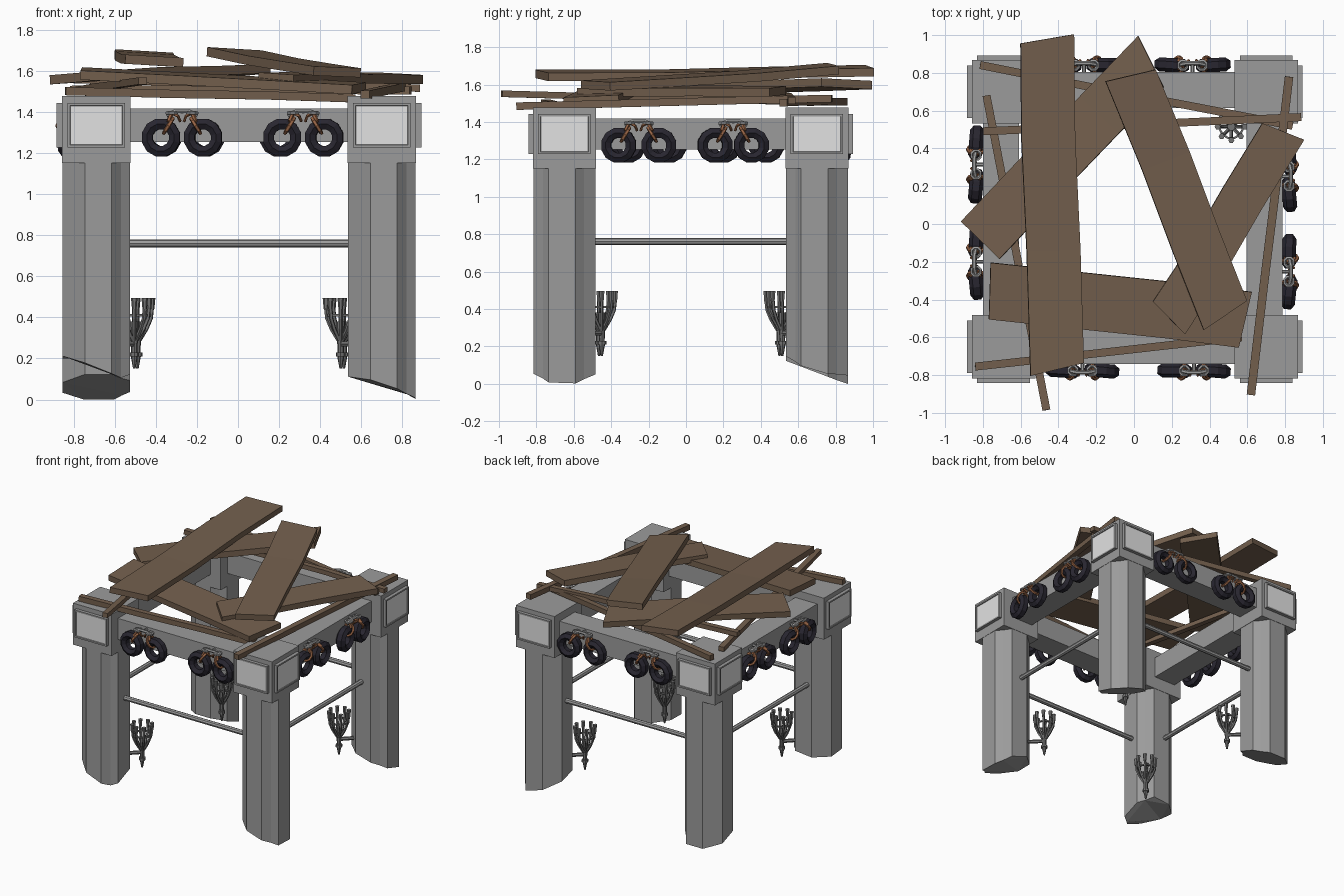
import bpy, bmesh, math, random
from mathutils import Matrix, Vector

random.seed(4)
cube = bpy.data.objects.get("Cube")
if cube:
    bpy.data.objects.remove(cube, do_unlink=True)


def material(name, r, g, b):
    m = bpy.data.materials.new(name)
    m.use_nodes = True
    m.diffuse_color = (r, g, b, 1)
    node = next(n for n in m.node_tree.nodes if n.type == 'BSDF_PRINCIPLED')
    node.inputs["Base Color"].default_value = (r, g, b, 1)
    node.inputs["Roughness"].default_value = 0.8
    return m


STONE = material("stone grey", .33, .33, .33)
PANEL = material("pale panel", .76, .76, .76)
WOOD = material("brown wood", .172, .115, .075)
RUBBER = material("dark rubber", .021, .019, .029)
ROPE = material("tan rope", .32, .13, .06)
METAL = material("dark metal", .17, .17, .17)
LINK = material("grey steel", .34, .34, .34)


def finish(bm, name, *mats):
    bmesh.ops.recalc_face_normals(bm, faces=bm.faces)
    me = bpy.data.meshes.new(name)
    bm.to_mesh(me)
    bm.free()
    for m in mats:
        me.materials.append(m)
    ob = bpy.data.objects.new(name, me)
    bpy.context.collection.objects.link(ob)
    return ob


def box(bm, centre, size):
    mat = Matrix.Translation(centre) @ Matrix.Diagonal((*size, 1))
    return bmesh.ops.create_cube(bm, size=1, matrix=mat)["verts"]


def tube(bm, points, radius, sides=6, tip=None):
    """Sweep a polygon along a path, tapering to the tip radius."""
    pts = [Vector(p) for p in points]
    rings = []
    for i, p in enumerate(pts):
        d = pts[min(i + 1, len(pts) - 1)] - pts[max(i - 1, 0)]
        rot = d.to_track_quat('Z', 'Y')
        f = i / (len(pts) - 1)
        r = radius if tip is None else radius * (1 - f) + tip * f
        rings.append([bm.verts.new(p + rot @ Vector((r * math.cos(a), r * math.sin(a), 0)))
                      for a in (math.tau * k / sides for k in range(sides))])
    for a, b in zip(rings, rings[1:]):
        for k in range(sides):
            j = (k + 1) % sides
            bm.faces.new((a[k], a[j], b[j], b[k]))
    bm.faces.new(rings[0])
    bm.faces.new(rings[-1])


def ring(bm, matrix, major, minor, n, m, width=1):
    """Faceted torus about local z."""
    grid = []
    for i in range(n):
        a = math.tau * (i + .5) / n
        row = []
        for k in range(m):
            b = math.tau * (k + .5) / m
            r = major + minor * math.cos(b)
            row.append(bm.verts.new(matrix @ Vector((r * math.cos(a), r * math.sin(a),
                                                     width * minor * math.sin(b)))))
        grid.append(row)
    for i in range(n):
        for k in range(m):
            u, v = grid[i], grid[(i + 1) % n]
            bm.faces.new((u[k], v[k], v[(k + 1) % m], u[(k + 1) % m]))


# Pillars with broken feet: centre, foot height rule, sconce distance
SECTION = [(-.165, -.06), (-.055, -.165), (.075, -.165), (.12, -.115), (.165, -.085),
           (.165, .06), (.125, .105), (.085, .165), (-.06, .165), (-.165, .07)]
PILLARS = {
    "front_right": (.70, -.65, .2, lambda x, y: .045 - .33 * x + .2 * abs(y)),
    "front_left": (-.69, -.65, .185, lambda x, y: .14 + .15 * (y - x) + .25 * abs(x + y)),
    "back_right": (.70, .70, .185, lambda x, y: .12 - .3 * (x + y)),
    "back_left": (-.69, .70, .2, lambda x, y: .06 - .38 * y)}

for name, (cx, cy, reach, foot) in PILLARS.items():
    sx, sy = math.copysign(1, cx), math.copysign(1, cy)
    bm = bmesh.new()
    low = [bm.verts.new((cx + x, cy + y, max(0, foot(x, y)))) for x, y in SECTION]
    high = [bm.verts.new((cx + x, cy + y, 1.16)) for x, y in SECTION]
    for k in range(len(low)):
        j = (k + 1) % len(low)
        bm.faces.new((low[k], low[j], high[j], high[k]))
    bmesh.ops.triangulate(bm, faces=[bm.faces.new(low)])
    bm.faces.new(high)
    finish(bm, name + "_pillar", STONE)

    # Cap block, with a framed pale panel on each outward side
    bm = bmesh.new()
    box(bm, (cx, cy, 1.315), (.335, .335, .325))
    for n in (Vector((sx, 0, 0)), Vector((0, sy, 0))):
        size = (.06, .28, .215) if n.x else (.28, .06, .215)
        verts = box(bm, Vector((cx, cy, 1.335)) + n * .163, size)
        bm.normal_update()
        face = max({f for v in verts for f in v.link_faces},
                   key=lambda f: f.calc_center_median().dot(n))
        bmesh.ops.inset_region(bm, faces=[face], thickness=.017, depth=0)
        bmesh.ops.inset_region(bm, faces=[face], thickness=.003, depth=-.006)
        face.material_index = 1
    finish(bm, name + "_cap", STONE, PANEL)

    # Branched sconce on the inner corner
    bm = bmesh.new()
    lx, ly = cx - sx * reach, cy - sy * reach
    tube(bm, [(lx, ly, .15), (lx, ly, .21)], .006, 8, .017)
    tube(bm, [(lx, ly, .21), (lx, ly, .23)], .024, 8)
    tube(bm, [(lx, ly, .23), (lx, ly, .38)], .015, 8, .022)
    tube(bm, [(lx, ly, .27), (cx - sx * .08, cy - sy * .08, .27)], .014)
    ring(bm, Matrix.Translation((lx, ly, .41)), .062, .008, 12, 4)
    for k in range(8):
        c, s = math.cos(math.tau * k / 8), math.sin(math.tau * k / 8)
        arm = [(lx + r * c, ly + r * s, z) for r, z in
               ((.012, .29), (.045, .345), (.066, .395), (.072, .45))]
        tube(bm, arm, .01, 5)
        ex, ey, ez = arm[-1]
        tube(bm, [(ex, ey, ez - .01), (ex, ey, .495)], .011, 6, .016)
    finish(bm, name + "_sconce", METAL)

# Sides: turn, beam face distance, centre offset, tyre pairs along the beam
SIDES = {
    "front": (0, .74, 0, ((-.375, -.17), (.215, .42))),
    "right": (90, .785, .025, ((-.36, -.145), (.155, .35))),
    "back": (180, .805, 0, ((-.42, -.2), (.16, .37))),
    "left": (-90, .80, -.025, ((-.43, -.2), (.09, .31)))}

for name, (turn, dist, off, pairs) in SIDES.items():
    place = Matrix.Rotation(math.radians(turn), 4, 'Z')
    bm = bmesh.new()
    box(bm, (off, -dist + .095, 1.335), (1.15, .19, .165))
    finish(bm, name + "_beam", STONE).matrix_world = place

    bm = bmesh.new()
    tube(bm, [(-.58 + off, -dist + .09, .76), (.58 + off, -dist + .09, .76)], .019, 8)
    finish(bm, name + "_crossbar", LINK).matrix_world = place

    tyres, ropes, links = bmesh.new(), bmesh.new(), bmesh.new()
    y = -dist - .036
    for pair in pairs:
        mid = sum(pair) / 2
        for x in pair:
            s = 1 if x < mid else -1
            lean = Matrix.Rotation(random.uniform(-.12, .12), 4, 'Z')
            stand = Matrix.Translation((x, y, 1.275)) @ lean @ Matrix.Rotation(math.pi / 2, 4, 'X')
            ring(tyres, stand, .068, .031, 12, 6, 1.2)
            # Rope loop round the tyre and the strand to the link
            a = math.radians(58)
            p = Vector((x + s * .068 * math.cos(a), y, 1.275 + .068 * math.sin(a)))
            loop = Matrix.Translation(p) @ Matrix.Rotation(-s * a, 4, 'Y')
            ring(ropes, loop @ Matrix.Rotation(math.pi, 4, 'X'), .044, .01, 10, 5)
            end = Vector((mid - s * .05, y, 1.395))
            for dy in (-.03, .02):
                tube(ropes, [p + Vector((0, dy, .02)), end], .01, 5)
            tube(ropes, [end, (mid - s * .02, y - .025, 1.38), (mid - s * .01, y, 1.355)], .008, 5)
            ring(links, Matrix.Translation(end), .025, .009, 8, 5)
        tube(links, [(mid - .075, y, 1.385), (mid - .03, y - .01, 1.405),
                     (mid + .03, y - .01, 1.405), (mid + .075, y, 1.385)], .011, 6)
        tube(links, [(mid, y, 1.40), (mid, -dist + .01, 1.40)], .01, 6)
    for bm, part, mat in ((tyres, "tyres", RUBBER), (ropes, "ropes", ROPE), (links, "links", LINK)):
        finish(bm, name + "_" + part, mat).matrix_world = place


def plank(name, start, end, width, thick, skew=(0, 0), roll=0):
    """Rough board between two points, with skewed ends and uneven edges."""
    a, b = Vector(start), Vector(end)
    d = (b - a).normalized()
    side = Matrix.Rotation(roll, 3, d) @ d.cross(Vector((0, 0, 1))).normalized()
    up = side.cross(d)
    bm = bmesh.new()
    rows = []
    for f in (0, .36, .7, 1):
        sk = skew[0] if f == 0 else skew[1] if f == 1 else 0
        wob = side * random.uniform(-.04, .04) * width + up * random.uniform(-.15, .15) * thick
        rows.append([bm.verts.new(a.lerp(b, f) + wob + side * u * width / 2 + d * sk * u + up * v * thick / 2)
                     for u, v in ((-1, -1), (1, -1), (1, 1), (-1, 1))])
    for p, q in zip(rows, rows[1:]):
        for k in range(4):
            j = (k + 1) % 4
            bm.faces.new((p[k], p[j], q[j], q[k]))
    bm.faces.new(rows[0])
    bm.faces.new(rows[-1])
    finish(bm, name, WOOD)


# Wide boards of the broken roof
plank("long_board", (-.415, -.77, 1.645), (-.465, .98, 1.67), .285, .045, (.03, .02), .06)
plank("left_diagonal_board", (-.82, -.08, 1.57), (.09, .86, 1.61), .285, .045, (0, -.05), -.06)
plank("centre_board", (-.01, .79, 1.68), (.49, -.48, 1.59), .27, .045, (-.02, .03), -.05)
plank("right_diagonal_board", (.79, .49, 1.565), (.19, -.5, 1.57), .235, .045, (.02, -.03), -.05)
plank("front_board", (-.765, -.365, 1.585), (.59, -.495, 1.52), .3, .045, (.01, -.02), .05)

# Thin battens
plank("front_batten", (-.84, -.755, 1.505), (.57, -.6, 1.465), .042, .04)
plank("left_batten", (-.465, -.985, 1.555), (-.78, .68, 1.505), .042, .035)
plank("right_batten", (.62, -.905, 1.485), (.82, .78, 1.52), .045, .04)
plank("back_batten", (-.815, .84, 1.51), (.84, .52, 1.50), .042, .04)
plank("inner_back_batten", (-.8, .49, 1.56), (.885, .565, 1.52), .042, .035)
